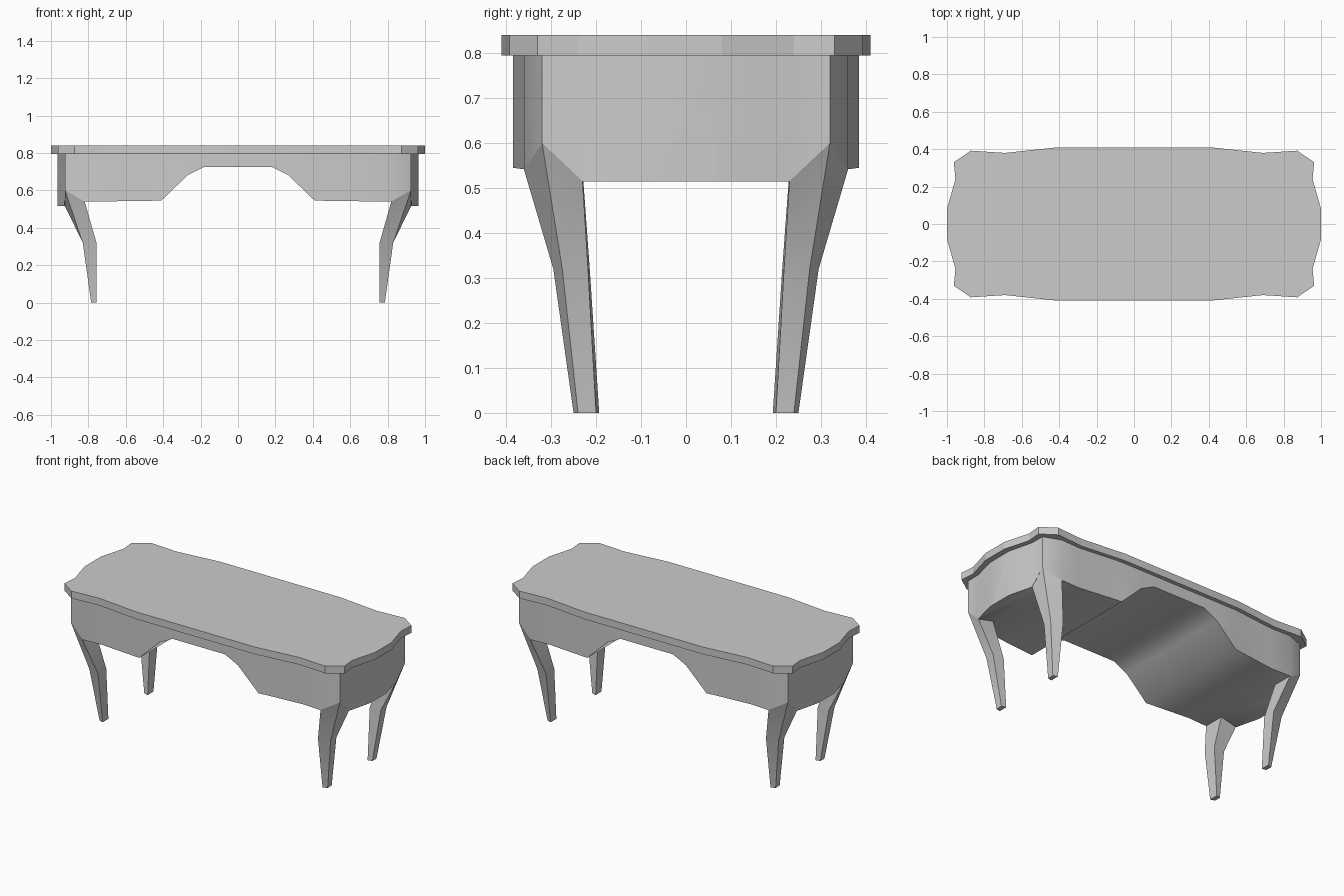
import bpy, bmesh
from math import radians

if "Cube" in bpy.data.objects:
    bpy.data.objects.remove(bpy.data.objects["Cube"])


def finish(name, bm, angle):
    """Turn a bmesh into a named object with angle-based shading."""
    bmesh.ops.recalc_face_normals(bm, faces=bm.faces)
    me = bpy.data.meshes.new(name)
    bm.to_mesh(me)
    bm.free()
    ob = bpy.data.objects.new(name, me)
    bpy.context.collection.objects.link(ob)
    bpy.ops.object.select_all(action='DESELECT')
    ob.select_set(True)
    bpy.context.view_layer.objects.active = ob
    bpy.ops.object.shade_smooth_by_angle(angle=radians(angle))
    return ob


def loft(name, rings, angle, cap_first=True):
    """Skin a list of closed rings that all have the same point count."""
    bm = bmesh.new()
    vs = [[bm.verts.new(p) for p in r] for r in rings]
    n = len(vs[0])
    for a, b in zip(vs, vs[1:]):
        for i in range(n):
            j = (i + 1) % n
            bm.faces.new((a[i], a[j], b[j], b[i]))
    if cap_first:
        bm.faces.new(vs[0])
    bm.faces.new(vs[-1])
    return finish(name, bm, angle)


# Tabletop: scalloped outline mirrored from one quarter
quarter = [(1.0, .08), (.955, .24), (.963, .33), (.873, .392), (.69, .38), (.41, .41)]
half = quarter + [(-x, y) for x, y in reversed(quarter)]
outline = half + [(x, -y) for x, y in reversed(half)]
loft("tabletop", [[(x, y, z) for x, y in outline] for z in (.795, .84)], 15)

# Apron: x, half width, outer bottom z, inner half width, inner bottom z
TOP = .797
stations = [
    (.965, .08, .515, .06, .515),
    (.927, .23, .515, .18, .515),
    (.925, .32, .60, .23, .515),
    (.82, .36, .54, .23, .54),
    (.69, .355, .541, .23, .541),
    (.41, .385, .545, .23, .545),
    (.27, .385, .68, .23, .68),
    (.18, .385, .725, .23, .725),
]


def section(x, y, zo, yi, zi):
    return [(x, -y, TOP), (x, -y, zo), (x, -yi, zi),
            (x, yi, zi), (x, y, zo), (x, y, TOP)]


rings = [section(*s) for s in stations]
rings += [section(-s[0], *s[1:]) for s in reversed(stations)]
loft("apron", rings, 48)

# Legs: tapered four-sided, kneed at mid height, flowing out of the apron corners
leg = [
    [(.925, .32, .60), (.82, .36, .54), (.82, .23, .54), (.925, .23, .515)],
    [(.83, .275, .32), (.757, .295, .32), (.757, .214, .32), (.83, .218, .32)],
    [(.785, .24, 0), (.757, .25, 0), (.757, .193, 0), (.785, .20, 0)],
]
for sy, side in ((-1, "front"), (1, "back")):
    for sx, hand in ((-1, "left"), (1, "right")):
        loft(f"{side}_{hand}_leg",
             [[(sx * x, sy * y, z) for x, y, z in r] for r in leg], 40,
             cap_first=False)
